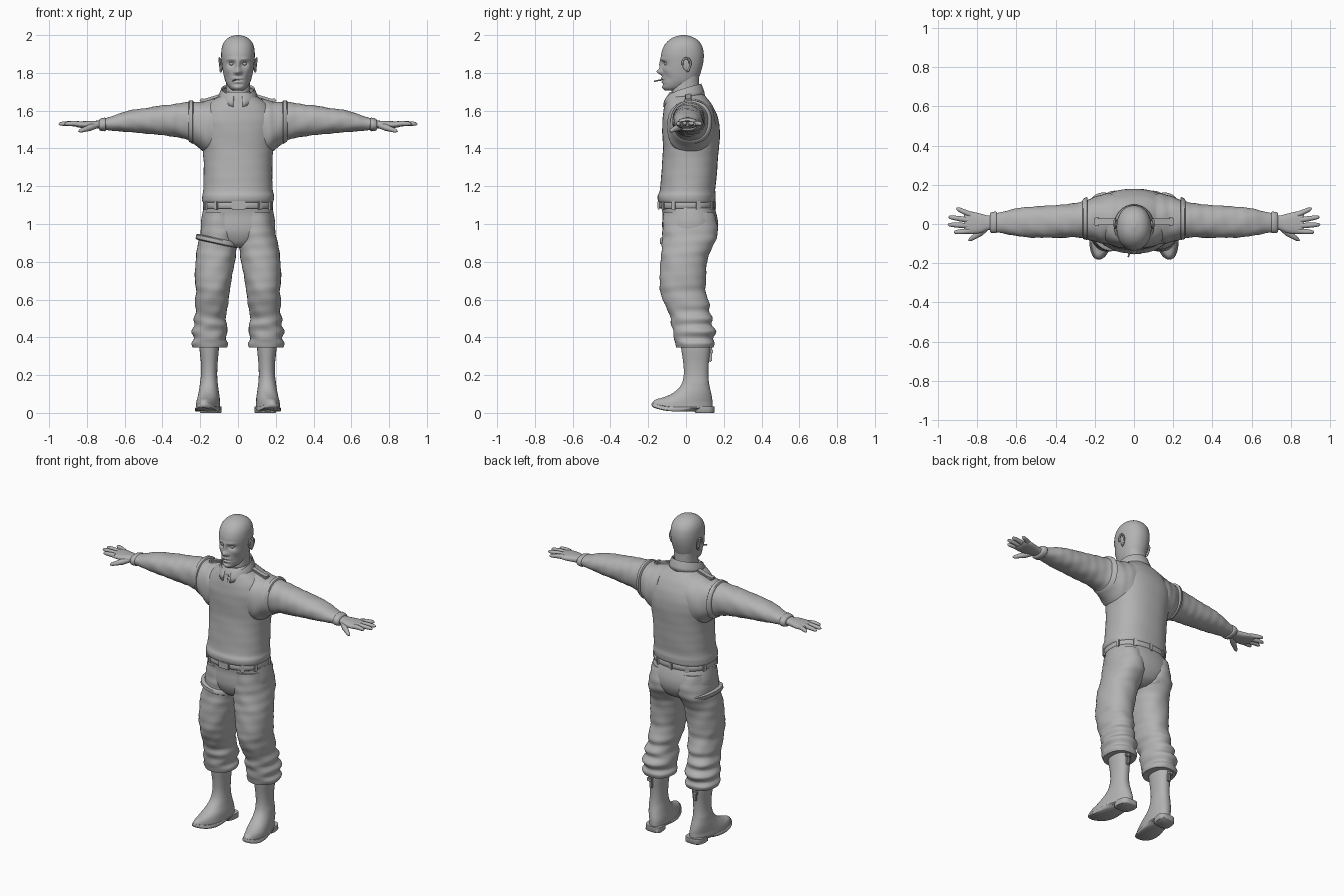
import bpy, bmesh, math
from mathutils import Vector, Matrix

grey = bpy.data.materials.new("plain grey")
grey.diffuse_color = (0.45, 0.45, 0.45, 1)


def finish(name, bm, angle=50):
    """Turn a bmesh into a smooth shaded object."""
    bmesh.ops.recalc_face_normals(bm, faces=bm.faces)
    me = bpy.data.meshes.new(name)
    bm.to_mesh(me)
    bm.free()
    me.shade_smooth()
    me.set_sharp_from_angle(angle=math.radians(angle))
    me.materials.append(grey)
    ob = bpy.data.objects.new(name, me)
    bpy.context.collection.objects.link(ob)
    return ob


def skin(name, rings, deform=None, angle=50):
    """Join closed rings of points into a capped surface."""
    bm = bmesh.new()
    vs = [[bm.verts.new(deform(Vector(p)) if deform else p) for p in r] for r in rings]
    n = len(vs[0])
    for a, b in zip(vs, vs[1:]):
        for i in range(n):
            j = (i + 1) % n
            bm.faces.new((a[i], a[j], b[j], b[i]))
    bm.faces.new(vs[0])
    bm.faces.new(vs[-1])
    return finish(name, bm, angle)


def spline(rows, sub):
    """Catmull-Rom interpolation between rows of numbers."""
    out = []
    for i in range(len(rows) - 1):
        p = [rows[max(0, min(len(rows) - 1, i + k))] for k in (-1, 0, 1, 2)]
        for s in range(sub):
            t = s / sub
            out.append([0.5 * (2 * b + (c - a) * t + (2 * a - 5 * b + 4 * c - d) * t * t
                        + (3 * b - a - 3 * c + d) * t ** 3) for a, b, c, d in zip(*p)])
    return out + [rows[-1]]


def loft(name, rows, axis="z", side=1, n=40, sub=4, p=2.2, folds=0, deform=None, angle=50):
    """Rows hold position along the axis, then low/high extents of both cross directions."""
    rings = []
    for t, a0, a1, b0, b1 in spline(rows, sub):
        ring = []
        for i in range(n):
            w = 2 * math.pi * i / n
            c, s = math.cos(w), math.sin(w)
            k = 1 + folds * math.sin(75 * t + 2 * w) * math.sin(31 * t - 3 * w + 1)
            a = (a0 + a1) / 2 + (a1 - a0) / 2 * k * math.copysign(abs(c) ** (2 / p), c)
            b = (b0 + b1) / 2 + (b1 - b0) / 2 * k * math.copysign(abs(s) ** (2 / p), s)
            ring.append((side * a, b, t) if axis == "z" else (side * t, a, b))
        rings.append(ring)
    return skin(name, rings, deform, angle)


def tube(name, pts, side=1, n=12):
    """Round tube through (x, y, z, radius) points."""
    P = [Vector((side * q[0], q[1], q[2])) for q in pts]
    q = (P[-1] - P[0]).to_track_quat("Z", "Y")
    return skin(name, [[c + q @ Vector((r[3] * math.cos(2 * math.pi * i / n),
                r[3] * math.sin(2 * math.pi * i / n), 0)) for i in range(n)]
                for c, r in zip(P, pts)])


def block(name, loc, size, rot=(0, 0, 0)):
    bm = bmesh.new()
    bmesh.ops.create_cube(bm, size=1)
    bmesh.ops.scale(bm, vec=size, verts=bm.verts)
    bmesh.ops.bevel(bm, geom=bm.edges[:], offset=min(size) * 0.25, segments=2, affect="EDGES")
    ob = finish(name, bm)
    ob.location, ob.rotation_euler = loc, rot
    return ob


def ball(name, loc, size, rot=(0, 0, 0)):
    bm = bmesh.new()
    bmesh.ops.create_uvsphere(bm, u_segments=20, v_segments=12, radius=1)
    bmesh.ops.scale(bm, vec=size, verts=bm.verts)
    ob = finish(name, bm)
    ob.location, ob.rotation_euler = loc, rot


def wide(rows):
    """Expand (z, half width, front, back) to full loft rows."""
    return [(z, -w, w, f, b) for z, w, f, b in rows]


# Head, with facial features pushed out of the front: |x|, z, spread x, spread z, depth
features = [(0, 1.842, .011, .028, .014), (0, 1.806, .015, .015, .028), (.016, 1.802, .008, .008, .008),
            (.034, 1.848, .019, .013, -.016), (.034, 1.872, .028, .009, .006),
            (0, 1.770, .024, .007, .008), (0, 1.761, .026, .004, -.006), (0, 1.752, .022, .006, .006),
            (0, 1.738, .024, .006, -.004), (0, 1.722, .022, .012, .005),
            (.055, 1.815, .016, .016, .005), (.055, 1.77, .014, .022, -.006)]


def face(v):
    if v.y < -.03:
        for cx, cz, sx, sz, d in features:
            v.y -= d * math.exp(-((abs(v.x) - cx) / sx) ** 2 - ((v.z - cz) / sz) ** 2)
    return v


loft("head", wide([(1.708, .028, -.112, -.03), (1.722, .047, -.122, .02), (1.75, .064, -.124, .055),
     (1.78, .074, -.125, .07), (1.82, .082, -.126, .083), (1.86, .087, -.13, .092), (1.90, .089, -.131, .094),
     (1.94, .084, -.118, .086), (1.97, .069, -.094, .066), (1.99, .044, -.063, .035), (2.0, .01, -.025, .0)]),
     n=96, sub=7, p=2.15, deform=face, angle=80)
loft("neck", wide([(1.62, .072, -.08, .08), (1.68, .066, -.078, .072), (1.74, .064, -.07, .07), (1.8, .065, -.05, .07)]))
tube("cigarette", [(-.012, -.125, 1.764, .004), (-.03, -.168, 1.756, .004)])
for s in (-1, 1):
    ball("eyeball", (s * .034, -.106, 1.848), (.012, .011, .009))
    ball("ear", (s * .09, 0, 1.842), (.007, .02, .034), (.2, s * .1, -s * .3))
    rim = [(.095 + .004 * math.sin(a), .002 + .021 * math.cos(a) * (1 + .25 * math.sin(a)),
            1.842 + .036 * math.sin(a)) for a in [math.radians(d) for d in range(-90, 181, 15)]]
    for a, b in zip(rim, rim[1:]):
        tube("ear_rim", [(*a, .0055), (*b, .0055)], s, 8)

# Sweater body and hem
loft("sweater", wide([(1.112, .182, -.14, .148), (1.122, .189, -.148, .155), (1.15, .19, -.15, .157),
     (1.18, .184, -.138, .155), (1.25, .182, -.132, .162), (1.33, .182, -.126, .168), (1.4, .188, -.122, .174),
     (1.48, .2, -.125, .18), (1.55, .205, -.125, .172), (1.61, .18, -.117, .15), (1.65, .14, -.108, .125),
     (1.68, .095, -.098, .1), (1.70, .075, -.085, .085)]), n=56, p=2.35, folds=.006)

# Open collar: strip around the neck, lower and pointed at the front
bm = bmesh.new()
strip = []
for i in range(41):
    a = math.radians(-78 + 336 * i / 40)
    a = math.radians(-90 + 14 + 332 * i / 40)
    back = (1 + math.sin(a)) / 2
    k = back ** .6
    cols = []
    for r, z in ((1.12, 1.615 + .065 * k), (1.08, 1.645 + .06 * k), (.93, 1.668 + .075 * k), (.86, 1.655 + .075 * k)):
        cols.append(bm.verts.new((.094 * r * math.cos(a), -.012 + .1 * r * math.sin(a), z)))
    strip.append(cols)
for p, q in zip(strip, strip[1:]):
    for j in range(3):
        bm.faces.new((p[j], q[j], q[j + 1], p[j + 1]))
collar = finish("collar", bm)
mod = collar.modifiers.new("thickness", "SOLIDIFY")
mod.thickness = .008
block("neck_placket", (0, -.108, 1.64), (.02, .012, .05), (-.25, 0, 0))

# Belt, buckle and loops
loft("belt", wide([(1.082, .181, -.139, .15), (1.086, .185, -.143, .154), (1.112, .185, -.143, .154),
     (1.118, .181, -.139, .15)]), n=56, sub=1, p=2.35)
block("belt_buckle", (.003, -.145, 1.1), (.075, .014, .044))
for deg in (-125, -55, -155, -25, 20, 60, 90, 120, 160):
    a = math.radians(deg)
    c, s = math.cos(a), math.sin(a)
    e = 2 / 2.35
    block("belt_loop", (.186 * math.copysign(abs(c) ** e, c), .005 + .149 * math.copysign(abs(s) ** e, s), 1.098),
          (.012, .022, .046), (0, 0, a))

# Trouser seat
loft("trouser_seat", wide([(.875, .045, -.07, .09), (.9, .11, -.1, .135), (.95, .185, -.122, .163),
     (1.0, .196, -.126, .17), (1.05, .19, -.124, .162), (1.1, .179, -.132, .146)]), n=48, p=2.35)

arm = [(.10, -.10, .16, 1.36, 1.67), (.16, -.10, .15, 1.372, 1.655), (.20, -.09, .138, 1.398, 1.648),
       (.25, -.075, .12, 1.435, 1.645), (.30, -.068, .106, 1.455, 1.641), (.36, -.07, .10, 1.465, 1.632),
       (.42, -.07, .095, 1.472, 1.625), (.5, -.07, .09, 1.48, 1.612), (.56, -.066, .085, 1.485, 1.604),
       (.62, -.058, .075, 1.49, 1.588), (.68, -.045, .06, 1.495, 1.566), (.72, -.04, .055, 1.498, 1.556)]
leg = [(1.06, .0, .185, -.12, .15), (.98, 0, .195, -.125, .167), (.92, 0, .206, -.125, .162),
       (.86, .008, .218, -.13, .13), (.8, .017, .225, -.135, .112), (.7, .035, .228, -.14, .105),
       (.64, .045, .222, -.135, .105), (.58, .05, .228, -.115, .124), (.54, .06, .222, -.097, .122),
       (.5, .065, .235, -.08, .142), (.465, .058, .23, -.078, .137), (.43, .055, .246, -.066, .16),
       (.395, .066, .234, -.066, .142), (.368, .053, .247, -.055, .153), (.345, .06, .24, -.05, .145)]
boot = [(.38, .1, .205, -.03, .13), (.33, .102, .203, -.024, .128), (.26, .108, .196, -.014, .12),
        (.2, .11, .196, -.012, .118), (.15, .107, .203, -.025, .123), (.11, .104, .21, -.062, .132),
        (.08, .1, .214, -.115, .138), (.055, .098, .216, -.16, .14), (.03, .097, .217, -.178, .14),
        (.018, .1, .214, -.172, .136)]


def turn_out(s):
    """Point the toes outward, lift and narrow them."""
    def f(v):
        low = max(0, min(1, (.16 - v.z) / .1))
        toe = max(0, -.06 - v.y)
        mid = s * .156
        v.x = mid + (v.x - mid) * (1 - 1.6 * toe * low) - s * v.y * .13 * low
        v.z += 1.6 * toe * toe * low
        return v
    return f


for s in (-1, 1):
    # Sleeve, shoulder seam, cuff and shoulder strap
    loft("sleeve", arm, "x", s, n=40, sub=5, folds=.022)
    loft("shoulder_band", [(.236, -.075, .132, 1.43, 1.65), (.24, -.082, .138, 1.424, 1.655),
         (.258, -.077, .13, 1.435, 1.654), (.262, -.07, .122, 1.44, 1.648)], "x", s, sub=1)
    loft("cuff", [(.7, -.042, .058, 1.496, 1.558), (.705, -.047, .063, 1.491, 1.563),
         (.728, -.045, .06, 1.493, 1.558), (.735, -.038, .052, 1.5, 1.55)], "x", s, sub=2)
    block("shoulder_strap", (s * .14, .012, 1.667), (.1, .034, .014), (0, s * .3, 0))
    block("strap_end", (s * .19, .012, 1.655), (.025, .042, .018), (0, s * .25, 0))
    # Hand
    loft("palm", [(.69, -.03, .045, 1.503, 1.55), (.74, -.03, .043, 1.505, 1.547), (.78, -.045, .052, 1.505, 1.546),
         (.82, -.05, .062, 1.508, 1.544), (.85, -.05, .062, 1.512, 1.542), (.868, -.042, .05, 1.519, 1.538)],
         "x", s, n=28, p=2.5)
    for x, y, tx, ty in ((.84, -.036, .918, -.042), (.845, -.009, .95, -.003), (.845, .02, .946, .036), (.83, .046, .906, .08)):
        f = lambda t, r: (x + (tx - x) * t, y + (ty - y) * t, 1.529 + .003 * math.sin(3 * t), r)
        tube("finger", [f(0, .014), f(.4, .0135), f(.8, .011), f(.94, .008), f(1, .003)], s)
    tube("thumb", [(.75, -.015, 1.522, .016), (.785, -.045, 1.51, .018), (.815, -.066, 1.5, .013),
         (.835, -.079, 1.493, .01), (.844, -.085, 1.49, .003)], s)
    # Trouser leg and boot
    loft("trouser_leg", leg, side=s, sub=5, folds=.022)
    loft("boot", boot, side=s, sub=5, deform=turn_out(s))
    loft("boot_sole", [(.008, .098, .216, -.175, .045), (.012, .094, .22, -.181, .055), (.026, .094, .22, -.182, .14),
         (.03, .097, .217, -.18, .14)], side=s, sub=1, p=2.4, deform=turn_out(s))
    loft("boot_heel", [(0, .105, .21, .05, .148), (.004, .102, .213, .046, .152), (.034, .103, .212, .046, .15)],
         side=s, sub=1, p=3.2, deform=turn_out(s))
    block("boot_pull_strap", (s * .155, .128, .31), (.02, .018, .08))
    block("boot_buckle", (s * .162, .136, .325), (.03, .016, .022))

# Raised seam around one thigh, higher on the outside
loft("thigh_seam", [(.878, .008, .217, -.13, .138), (.884, .0, .224, -.138, .146), (.904, -.004, .222, -.138, .158),
     (.91, .0, .212, -.13, .155)], side=-1, sub=1,
     deform=lambda v: Vector((v.x, v.y, v.z + (abs(v.x) - .04) * .22)))
